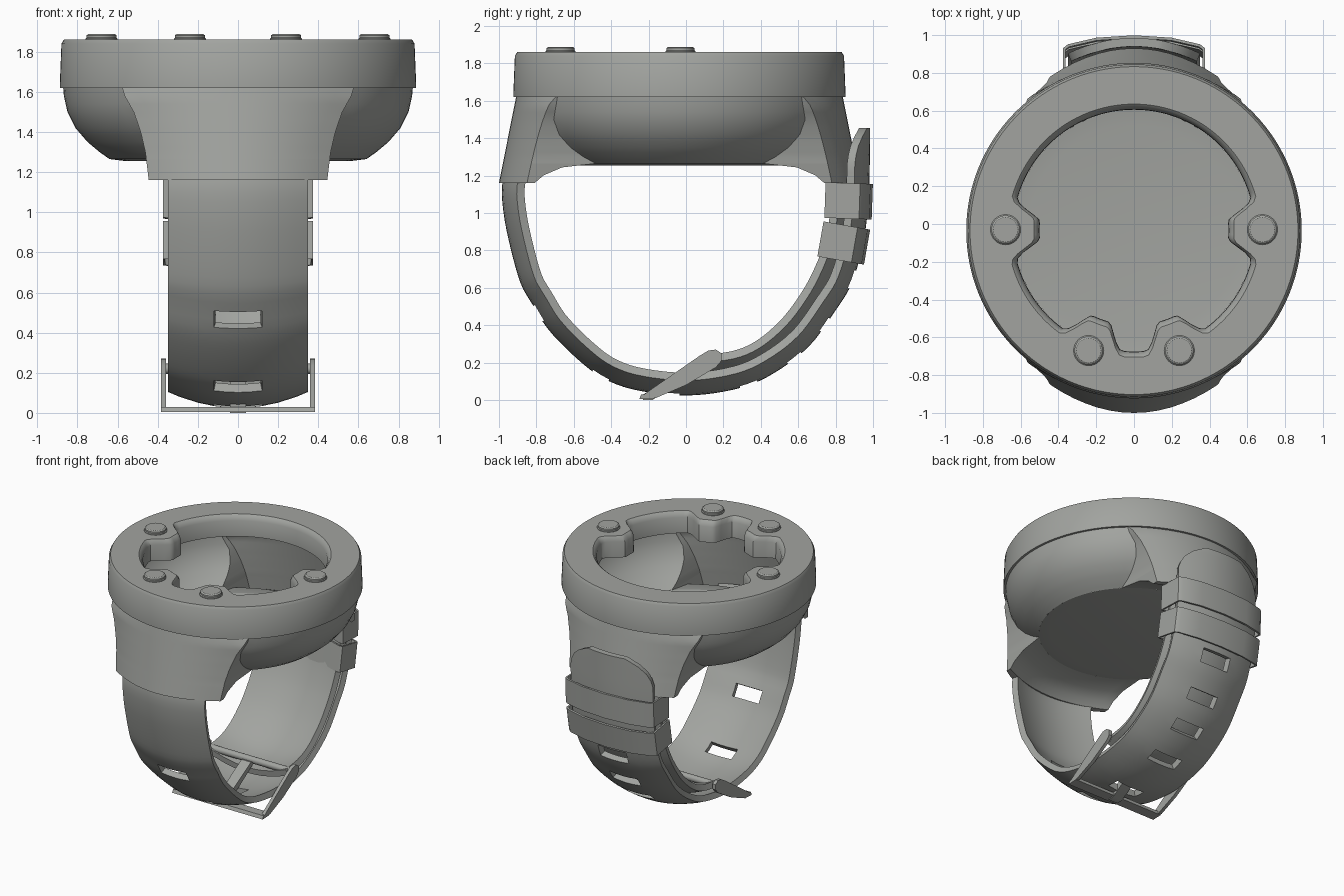
import bpy, bmesh, math
from mathutils import Vector

if "Cube" in bpy.data.objects:
    bpy.data.objects.remove(bpy.data.objects["Cube"])

CY = -0.035      # centre of the round case along y
GREY = (0.36, 0.37, 0.35, 1)
mat = bpy.data.materials.new("plain grey")
mat.use_nodes = True
mat.diffuse_color = GREY
mat.node_tree.nodes["Principled BSDF"].inputs["Base Color"].default_value = GREY


def finish(name, bm, recalc=True, solid=0, angle=35):
    if recalc:
        bmesh.ops.recalc_face_normals(bm, faces=bm.faces)
    mesh = bpy.data.meshes.new(name)
    bm.to_mesh(mesh)
    bm.free()
    mesh.materials.append(mat)
    ob = bpy.data.objects.new(name, mesh)
    bpy.context.collection.objects.link(ob)
    bpy.ops.object.select_all(action='DESELECT')
    ob.select_set(True)
    bpy.context.view_layer.objects.active = ob
    if solid:
        mod = ob.modifiers.new("thickness", 'SOLIDIFY')
        mod.thickness, mod.offset = solid, -1
        bpy.ops.object.modifier_apply(modifier=mod.name)
    bpy.ops.object.shade_smooth_by_angle(angle=math.radians(angle))
    return ob


def loft(rows, closed=True, skip=lambda i, j: False, bm=None):
    """Skin a list of equally long rows of points."""
    bm = bm or bmesh.new()
    grid = [[bm.verts.new(p) for p in row] for row in rows]
    n = len(rows[0])
    for i in range(len(rows) - 1):
        for j in range(n if closed else n - 1):
            k = (j + 1) % n
            if not skip(i, j):
                bm.faces.new((grid[i][j], grid[i + 1][j], grid[i + 1][k], grid[i][k]))
    return bm, grid


def lerp_table(table, z):
    for (z0, a), (z1, b) in zip(table, table[1:]):
        if z <= z0 and z >= z1:
            return a + (b - a) * (z0 - z) / (z0 - z1)
    return table[-1][1]


# Bezel: a ring whose opening bulges inward around each button
BUTTONS = [(0.68, -0.03), (-0.68, -0.03), (0.24, -0.67), (-0.24, -0.67)]


def opening(a):
    r = 0.67
    for x, y in BUTTONS:
        d = a - math.atan2(y - CY, x)
        d = abs(math.atan2(math.sin(d), math.cos(d))) * 0.67
        s = min(1, max(0, (0.18 - d) / 0.12))
        r -= 0.14 * s * s * (3 - 2 * s)
    return r


def ring(radius, z, n=160):
    pts = []
    for i in range(n):
        a = math.tau * i / n
        r = radius(a)
        pts.append((r * math.cos(a), CY + r * math.sin(a), z))
    return pts


outer = [(0.84, 1.70), (0.84, 1.62), (0.888, 1.62), (0.888, 1.64), (0.88, 1.84), (0.868, 1.86)]
inner = [(0, 1.86), (-0.012, 1.85), (-0.028, 1.82), (-0.03, 1.70)]
rows = [ring(lambda a, r=r: r, z) for r, z in outer]
rows += [ring(lambda a, o=o: opening(a) + o, z) for o, z in inner]
bm, grid = loft(rows + rows[:1])
bmesh.ops.remove_doubles(bm, verts=bm.verts, dist=1e-5)
finish("bezel", bm)

# Buttons
for i, (x, y) in enumerate(BUTTONS):
    prof = [(0.08, 1.855), (0.08, 1.865), (0.075, 1.87), (0.075, 1.882), (0.065, 1.889)]
    bm, grid = loft([[(x + r * math.cos(math.tau * k / 32), y + r * math.sin(math.tau * k / 32), z)
                      for k in range(32)] for r, z in prof])
    bm.faces.new(grid[-1])
    finish(f"button_{i + 1}", bm)

# Case bowl with two strap lugs flowing out of its front and back
RAD = [(1.63, 0.872), (1.58, 0.868), (1.5, 0.85), (1.42, 0.81), (1.35, 0.75), (1.3, 0.69), (1.265, 0.64)]
WID = [(1.63, 0.58), (1.58, 0.565), (1.5, 0.52), (1.4, 0.485), (1.3, 0.462), (1.16, 0.445)]
LUG_N = 14


def lug_outer(z, sign):
    w = lerp_table(WID, z)
    t = max(0, (1.63 - z) / 0.47)
    yc, ye = 0.872 + 0.093 * t, 0.655 + 0.16 * t ** 0.6
    us = [2 * k / LUG_N - 1 for k in range(LUG_N + 1)]
    return [(u * w, CY + sign * (yc - (yc - ye) * u * u), z) for u in us]


def bowl_row(z):
    r, w = lerp_table(RAD, z), lerp_table(WID, z)
    a0 = math.acos(w / r)
    arc = [a0 * (k / 12 - 1) for k in range(25)]
    right = [(r * math.cos(a), CY + r * math.sin(a), z) for a in arc]
    left = [(-x, y, z) for x, y, z in reversed(right)]
    return lug_outer(z, -1) + right + lug_outer(z, 1)[::-1] + left


levels = [1.63, 1.58, 1.54, 1.5, 1.46, 1.42, 1.385, 1.35, 1.325, 1.3, 1.28, 1.265]
bm, grid = loft([bowl_row(z) for z in levels])
finish("case_bowl", bm)

bm, grid = loft([[(r * math.cos(math.tau * k / 64), CY + r * math.sin(math.tau * k / 64), z)
                  for k in range(64)] for r, z in [(0.64, 1.265), (0.56, 1.255)]])
bm.faces.new(grid[-1])
finish("case_floor", bm)

# Lower ends of the lugs
for sign, name in ((-1, "front_lug"), (1, "back_lug")):
    wb, wt = WID[-1][1], lerp_table(WID, 1.265)
    low, top = [], []
    for k in range(LUG_N + 1):
        u = 2 * k / LUG_N - 1
        low.append(Vector((u * wb, CY + sign * (0.89 - 0.115 * u * u), 1.16)))
        top.append(Vector((u * wt, CY + sign * math.sqrt(0.64 ** 2 - (u * wt) ** 2), 1.265)))
    rows = [lug_outer(z, sign) for z in (1.265, 1.21, 1.16)] + [low]
    for t, h in ((0.15, 0.4), (0.45, 0.8), (1, 1)):
        rows.append([(p.x + (q.x - p.x) * t, p.y + (q.y - p.y) * t, p.z + (q.z - p.z) * h)
                     for p, q in zip(low, top)])
    bm, grid = loft(rows, closed=False)
    for end in (0, -1):
        bm.faces.new([row[end] for row in grid])
    finish(name, bm)


# Straps: a curved band swept along a side profile (y, z)
def resample(pts, step):
    pts = [Vector(p) for p in pts]
    ext = [2 * pts[0] - pts[1]] + pts + [2 * pts[-1] - pts[-2]]
    fine = []
    for a, b, c, d in zip(ext, ext[1:], ext[2:], ext[3:]):
        for k in range(20):
            t = k / 20
            fine.append(0.5 * (2 * b + (c - a) * t + (2 * a - 5 * b + 4 * c - d) * t * t
                               + (3 * b - a - 3 * c + d) * t ** 3))
    fine.append(pts[-1])
    out, run = [fine[0]], 0
    for p, q in zip(fine, fine[1:]):
        run += (q - p).length
        if run >= step:
            out.append(q)
            run -= step
    return out


def strap(name, pts, holes=(), tip=()):
    path = resample(pts, 0.048)
    cols = [-0.35, -0.29, -0.2, -0.12, -0.06, 0, 0.06, 0.12, 0.2, 0.29, 0.35]
    rows = []
    for i, p in enumerate(path):
        t = (path[min(i + 1, len(path) - 1)] - path[max(i - 1, 0)]).normalized()
        n = Vector((-t.y, t.x))
        back = len(path) - 1 - i
        f = tip[back] if back < len(tip) else 1
        row = []
        for c in cols:
            q = p + n * 0.08 * (c * f / 0.35) ** 2
            row.append((c * f, q.x, q.y))
        rows.append(row)
    cut = set()
    for h in holes:
        i = min(range(len(path)), key=lambda k: (path[k] - Vector(h)).length)
        cut |= {i - 1, i}
    bm, grid = loft(rows, False, lambda i, j: i in cut and 3 <= j <= 6)
    finish(name, bm, recalc=False, solid=0.045)


strap("long_strap",
      [(-0.975, 1.2), (-0.985, 1.1), (-0.96, 0.91), (-0.89, 0.64), (-0.82, 0.51), (-0.73, 0.37),
       (-0.57, 0.21), (-0.43, 0.11), (-0.25, 0.05), (0.02, 0.025), (0.29, 0.065), (0.48, 0.15),
       (0.66, 0.29), (0.8, 0.48), (0.88, 0.61), (0.935, 0.78), (0.965, 0.95), (0.98, 1.16), (0.985, 1.47)],
      holes=[(-0.79, 0.46), (-0.47, 0.14), (-0.08, 0.03), (0.35, 0.09), (0.58, 0.22), (0.75, 0.4), (0.88, 0.62)],
      tip=(0.45, 0.72, 0.88, 0.96))
strap("short_strap",
      [(0.12, 0.12), (0.3, 0.15), (0.45, 0.22), (0.6, 0.35), (0.72, 0.51), (0.8, 0.66),
       (0.86, 0.82), (0.89, 0.98), (0.9, 1.18)])

# Keeper loops around both straps
half = [(0.2, 0.115), (0.35, 0.08), (0.375, 0.06), (0.375, -0.125), (0.34, -0.125), (0.2, -0.06)]
outline = [(0, 0.128)] + half + [(0, -0.03)] + [(-x, y) for x, y in reversed(half)]
for name, y, z, tilt in (("upper_keeper", 0.868, 1.065, -2), ("lower_keeper", 0.842, 0.84, -10)):
    bm, grid = loft([[(x, v, s) for x, v in outline] for s in (-0.095, 0.095)])
    ob = finish(name, bm, solid=0.015)
    ob.location = (0, y, z)
    ob.rotation_euler.x = math.radians(tilt)


# Buckle: side arms, cross bar, pivot and prong, all extruded along x
def extrude_x(name, prof, x0, x1):
    bm, grid = loft([[(x, y, z) for y, z in prof] for x in (x0, x1)])
    for row in grid:
        bm.faces.new(row)
    finish(name, bm)


ARM = [(-0.25, 0.01), (-0.19, 0.055), (0.07, 0.235), (0.12, 0.265), (0.16, 0.27), (0.19, 0.25),
       (0.19, 0.21), (0.16, 0.175), (0.0, 0.08), (-0.16, 0.012)]
for s, name in ((-1, "right_buckle_arm"), (1, "left_buckle_arm")):
    extrude_x(name, ARM, s * 0.36, s * 0.385)
extrude_x("buckle_bar", [(-0.25, 0.005), (-0.24, 0.03), (-0.17, 0.03), (-0.17, 0.008)], -0.385, 0.385)
extrude_x("buckle_pivot", [(0.14 + 0.025 * math.cos(k * math.tau / 12), 0.22 + 0.025 * math.sin(k * math.tau / 12))
                           for k in range(12)], -0.37, 0.37)
extrude_x("buckle_prong", [(-0.23, 0.0), (-0.23, 0.03), (0.1, 0.22), (0.15, 0.21), (-0.18, 0.0)], -0.04, 0.04)
